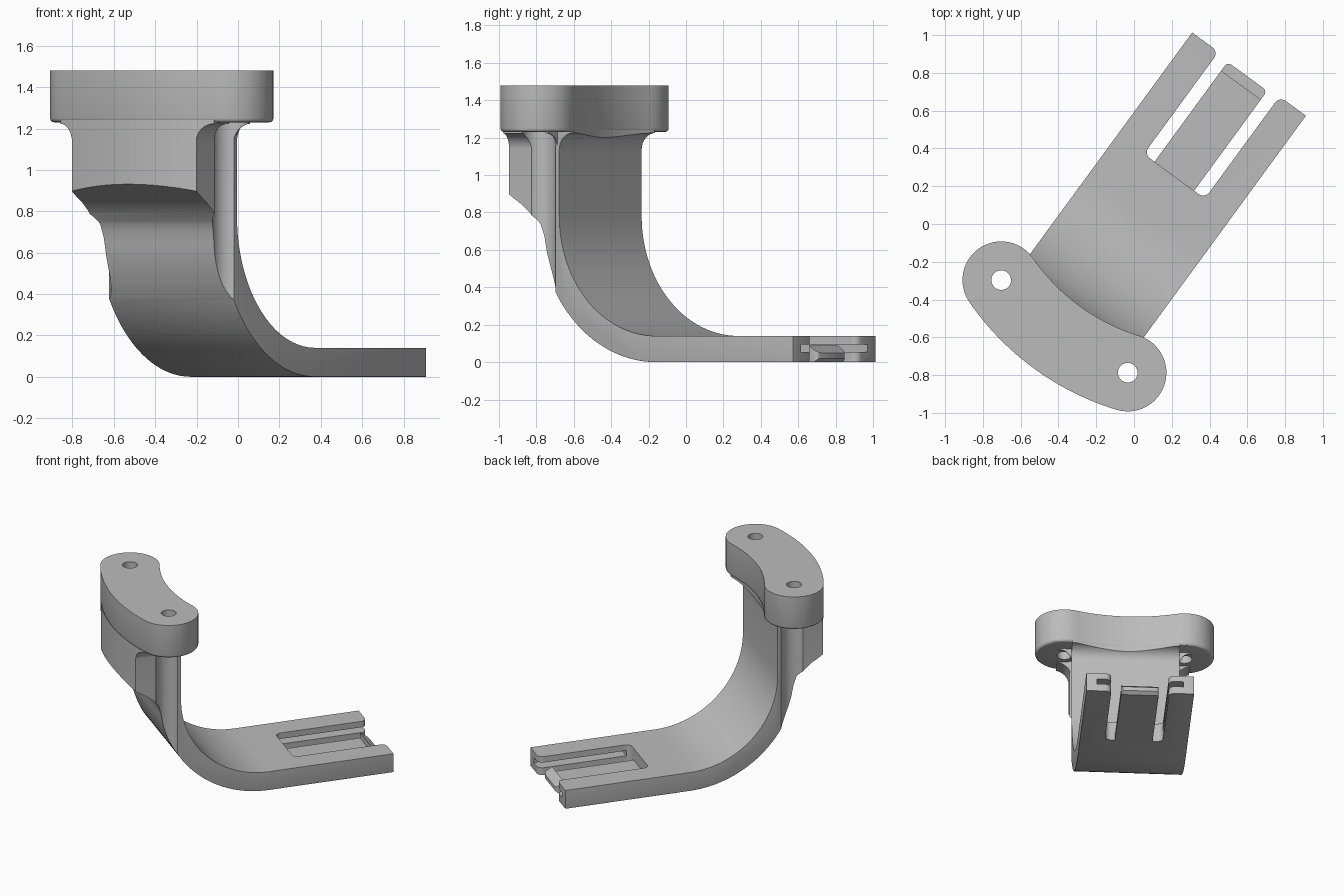
import bpy, bmesh
from math import sin, cos, radians, asin, pi
from mathutils import Matrix

cube = bpy.data.objects.get("Cube")
if cube:
    bpy.data.objects.remove(cube)

grey = bpy.data.materials.new("plain_grey")
grey.use_nodes = True
COLOUR = (0.5, 0.5, 0.5, 1)
grey.diffuse_color = COLOUR
grey.node_tree.nodes["Principled BSDF"].inputs["Base Color"].default_value = COLOUR

# Working frame: X across the strap, Y along the strap, Z up
HALF = 0.373            # half width of strap
HOLE_X, HOLE_Y = 0.415, -0.655
ARC_Y, ARC_R, RIM = 0.54, 1.265, 0.205   # centre line arc of the flange


def arc(cx, cy, r, a0, a1, n=16):
    """Points on an arc, angles in degrees."""
    steps = [radians(a0 + (a1 - a0) * i / n) for i in range(n + 1)]
    return [(cx + r * cos(a), cy + r * sin(a)) for a in steps]


def prism(name, pts, axis, lo, hi, bevel=None, offset=0.03):
    """Extrude a closed outline along an axis; bevel(a, b) picks edges to round."""
    place = {"x": lambda p, t: (t, p[0], p[1]),
             "y": lambda p, t: (p[0], t, p[1]),
             "z": lambda p, t: (p[0], p[1], t)}[axis]
    bm = bmesh.new()
    a = [bm.verts.new(place(p, lo)) for p in pts]
    b = [bm.verts.new(place(p, hi)) for p in pts]
    bm.faces.new(a)
    bm.faces.new(b)
    for i in range(len(pts)):
        j = (i + 1) % len(pts)
        bm.faces.new((a[i], a[j], b[j], b[i]))
    bmesh.ops.recalc_face_normals(bm, faces=bm.faces)
    if bevel:
        edges = [e for e in bm.edges if bevel(e.verts[0].co, e.verts[1].co)]
        bmesh.ops.bevel(bm, geom=edges, offset=offset, offset_type="OFFSET",
                        segments=3, profile=0.5, affect="EDGES", clamp_overlap=True)
    mesh = bpy.data.meshes.new(name)
    bm.to_mesh(mesh)
    bm.free()
    ob = bpy.data.objects.new(name, mesh)
    bpy.context.collection.objects.link(ob)
    mesh.materials.append(grey)
    return ob


def disc(name, x, y, r, lo, hi, n=48):
    return prism(name, arc(x, y, r, 0, 360, n)[:-1], "z", lo, hi)


def combine(ob, other, operation):
    """Apply a boolean and discard the helper."""
    other.hide_render = True
    mod = ob.modifiers.new("cut", "BOOLEAN")
    mod.operation, mod.object, mod.solver = operation, other, "EXACT"
    bpy.context.view_layer.objects.active = ob
    bpy.ops.object.modifier_apply(modifier=mod.name)
    bpy.data.objects.remove(other)


# Strap: flat foot, quarter bend, upright and thicker head
outer = [(1, 0)] + arc(0.09, 0.78, 0.78, 270, 194, 28)
haunch = [(-0.68, 0.67), (-0.70, 0.74), (-0.745, 0.80), (-0.80, 0.845),
          (-0.85, 0.875), (-0.95, 0.945), (-0.95, 1.24), (-0.46, 1.24)]
inner = arc(-0.46, 1.135, 0.09, 90, 180, 8) + arc(0.09, 0.78, 0.64, 180, 270, 28)


def strap_edges(a, b):
    def low(p):
        on_bend = p.y < 0.09 and (p.y - 0.09) ** 2 + (p.z - 0.78) ** 2 > 0.5
        return p.z < 0.58 and (p.z < 0.001 or on_bend)
    side = abs(a.x - b.x) < 0.001 and low(a) and low(b)
    tip = a.y > 0.99 and b.y > 0.99 and (abs(a.z - b.z) > 0.1 or max(a.z, b.z) < 0.01)
    return side or tip


strap = prism("strap", outer + haunch + inner + [(1, 0.14)], "x", -HALF, HALF, strap_edges)

# Flared neck that widens into the flange
flare = arc(0.46, 1.135, 0.088, 180, 90, 8)
neck = prism("neck", flare + [(0.46, 1.24), (-0.46, 1.24)]
             + [(-x, z) for x, z in reversed(flare)], "y", -1.0, -0.56)
combine(strap, neck, "UNION")
combine(strap, disc("outer_limit", 0, ARC_Y, ARC_R + RIM, -1, 2, 180), "INTERSECT")
combine(strap, disc("inner_limit", 0, ARC_Y, ARC_R - RIM, 1.1, 1.4, 180), "DIFFERENCE")

# Screw clearance channels
for side in (-1, 1):
    combine(strap, disc("channel", side * HOLE_X, HOLE_Y, 0.09, 0.1, 1.23), "DIFFERENCE")

# Fork opening with rounded corners and flared mouth
half_fork = (arc(0.16, 0.37, 0.04, 270, 360, 6)
             + arc(0.24, 0.96, 0.04, 180, 90, 6) + [(0.24, 1.1)])
fork = prism("fork", half_fork + [(-x, y) for x, y in reversed(half_fork)], "z", -0.1, 0.3)
combine(strap, fork, "DIFFERENCE")

# Guide grooves inside both prongs
groove = prism("groove", [(0.36, 0.055), (1.1, 0.055), (1.1, 0.095), (0.36, 0.095)],
               "x", -0.30, 0.30)
combine(strap, groove, "DIFFERENCE")

# Thin spring tab with a hooked end
tab = prism("spring_tab", [(0.3, 0), (0.96, 0), (0.985, 0.02), (0.985, 0.05),
                           (0.926, 0.09), (0.926, 0.05), (0.3, 0.05)], "x", -0.13, 0.13,
            lambda a, b: a.y > 0.98 and b.y > 0.98 and abs(a.z - b.z) > 0.01, 0.03)

# Curved flange with rounded ends and softened lower rim
spread = asin(HOLE_X / ARC_R) * 180 / pi
left, right = 270 - spread, 270 + spread
plan = (arc(0, ARC_Y, ARC_R + RIM, left, right, 30)
        + arc(HOLE_X, HOLE_Y, RIM, right, right + 180, 24)[1:]
        + arc(0, ARC_Y, ARC_R - RIM, right, left, 30)[1:]
        + arc(-HOLE_X, HOLE_Y, RIM, left + 180, left + 360, 24)[1:-1])
flange = prism("mounting_flange", plan, "z", 1.23, 1.48,
               lambda a, b: a.z < 1.24 and b.z < 1.24, 0.02)

# Screw holes through flange and neck
for side in (-1, 1):
    for part in (flange, strap):
        combine(part, disc("drill", side * HOLE_X, HOLE_Y, 0.052, 1.1, 1.6, 32), "DIFFERENCE")

# Turn into the final stance
stance = Matrix.Translation((0.0186, -0.0136, 0)) @ Matrix.Rotation(radians(-36.2), 4, "Z")
bpy.ops.object.select_all(action="DESELECT")
for part in (strap, tab, flange):
    part.data.transform(stance)
    part.select_set(True)
bpy.context.view_layer.objects.active = strap
bpy.ops.object.shade_smooth_by_angle(angle=radians(30))
